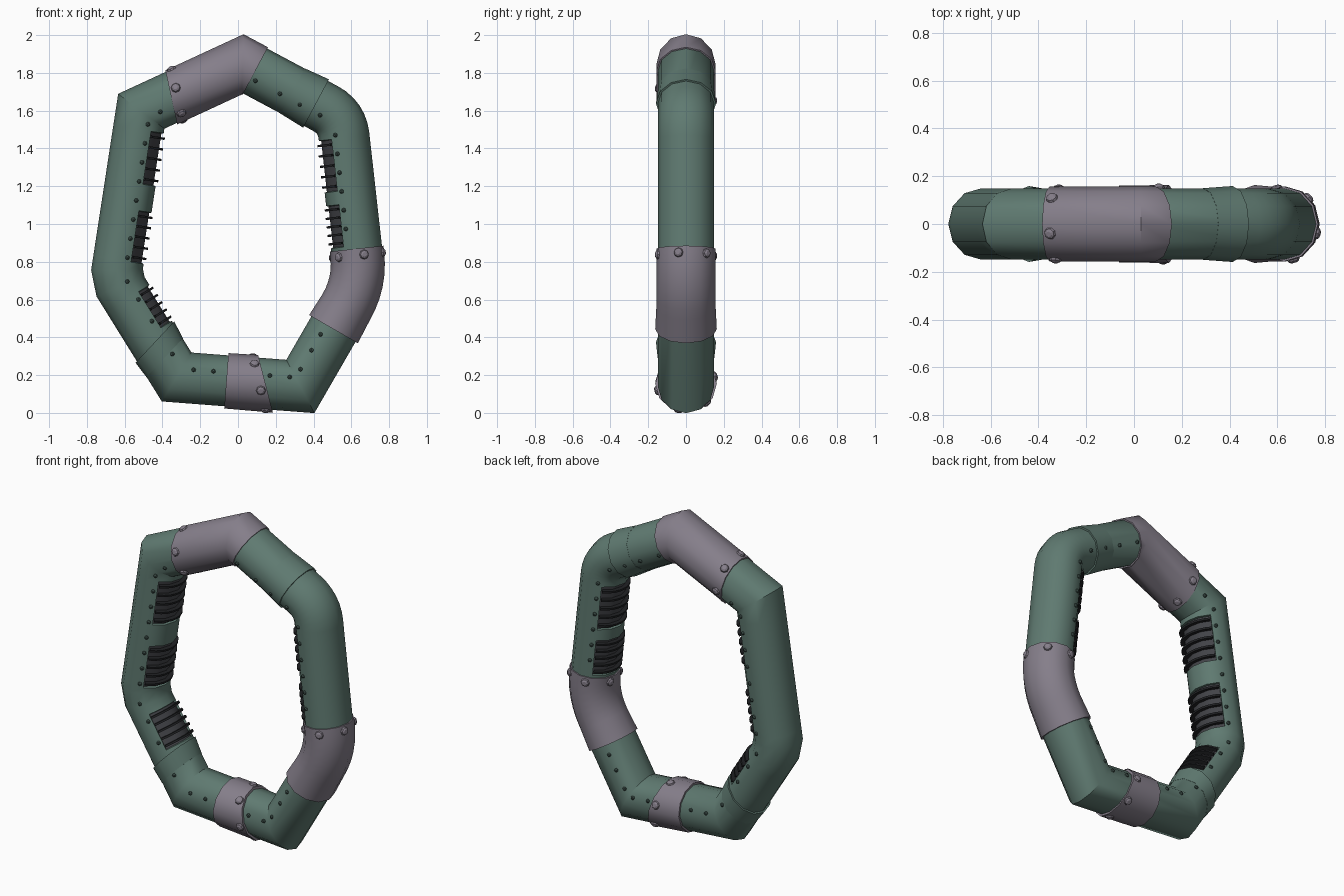
import bpy, bmesh, math
from mathutils import Vector

if "Cube" in bpy.data.objects:
    bpy.data.objects.remove(bpy.data.objects["Cube"], do_unlink=True)


def material(name, rgb):
    m = bpy.data.materials.new(name)
    m.use_nodes = True
    m.diffuse_color = (*rgb, 1)
    m.node_tree.nodes["Principled BSDF"].inputs["Base Color"].default_value = (*rgb, 1)
    return m


GREEN = material("muted green", (0.115, 0.195, 0.165))
GREY = material("mauve grey", (0.235, 0.21, 0.255))
DARK_GREEN = material("dark green", (0.045, 0.075, 0.065))
VENT = material("vent grey", (0.055, 0.057, 0.065))
BLACK = material("rib black", (0.015, 0.016, 0.018))

SIDES = 12
A, B = 0.135, 0.149   # tube half widths: in the ring plane, and front to back

# Corners of the ring centreline in (x, z), clockwise from the upper left
CORNERS = [Vector(c) for c in ((-0.512, 1.597), (0.025, 1.845), (0.55, 1.565),
           (0.648, 0.69), (0.33, 0.14), (-0.325, 0.19), (-0.648, 0.71))]
N = len(CORNERS)


def direction(i):
    return (CORNERS[(i + 1) % N] - CORNERS[i % N]).normalized()


def along(i, t):
    return CORNERS[i] + direction(i) * t


def outward(d):
    return Vector((-d.y, d.x))


def bend(i, reach, steps):
    """Rounded corner as a short run of points."""
    c = CORNERS[i]
    a, b = c - direction(i - 1) * reach, c + direction(i) * reach
    return [a * (1 - u) ** 2 + c * 2 * u * (1 - u) + b * u * u
            for u in (k / steps for k in range(steps + 1))]


def finish(bm, name, mats, smooth=True):
    me = bpy.data.meshes.new(name)
    bm.to_mesh(me)
    bm.free()
    for m in mats:
        me.materials.append(m)
    ob = bpy.data.objects.new(name, me)
    bpy.context.collection.objects.link(ob)
    if smooth:
        bpy.ops.object.select_all(action='DESELECT')
        ob.select_set(True)
        bpy.context.view_layer.objects.active = ob
        bpy.ops.object.shade_smooth_by_angle(angle=math.radians(40))
    return ob


def sweep(pts, closed=False, grow=None, shear=None):
    """Mitred elliptical tube along pts; returns the bmesh and its face bands."""
    bm = bmesh.new()
    n = len(pts)
    grow = grow or [0] * n
    shear = shear or [0] * n
    rings = []
    for i, p in enumerate(pts):
        d1 = (p - pts[i - 1]).normalized() if closed or i > 0 else None
        d2 = (pts[(i + 1) % n] - p).normalized() if closed or i < n - 1 else d1
        d1 = d1 or d2
        n1, n2 = outward(d1), outward(d2)
        m = (n1 + n2) / (1 + n1.dot(n2)) + d1 * shear[i]
        ring = []
        for k in range(SIDES):
            a = math.tau * k / SIDES
            q = p + m * (A + grow[i]) * math.cos(a)
            ring.append(bm.verts.new((q.x, -(B + grow[i]) * math.sin(a), q.y)))
        rings.append(ring)
    bands = []
    for i in range(n if closed else n - 1):
        r, s = rings[i], rings[(i + 1) % n]
        bands.append([bm.faces.new((r[k], r[(k + 1) % SIDES], s[(k + 1) % SIDES], s[k]))
                      for k in range(SIDES)])
    if not closed:
        bm.faces.new(rings[0])
        bm.faces.new(rings[-1])
    bmesh.ops.recalc_face_normals(bm, faces=bm.faces)
    return bm, bands


# Main tube, with recessed vents on the inner side
VENTS = {2: [(0.11, 0.387), (0.458, 0.684)], 5: [(0.265, 0.49)],
         6: [(0.10, 0.375), (0.516, 0.80)]}
ROUNDED = {2: (0.10, 6), 3: (0.15, 6), 6: (0.05, 1)}
path, vent_bands = [], []
for i in range(N):
    path += bend(i, *ROUNDED[i]) if i in ROUNDED else [CORNERS[i]]
    for start, end in VENTS.get(i, []):
        vent_bands.append(len(path))
        path += [along(i, start), along(i, end)]
bm, bands = sweep(path, closed=True)
for b in vent_bands:
    panel = bands[b][SIDES // 3:SIDES * 2 // 3]
    bmesh.ops.inset_region(bm, faces=panel, thickness=0.004, depth=-0.012)
    for f in panel:
        f.material_index = 1
finish(bm, "ring_tube", [GREEN, VENT])

# Curved ribs across each vent
bm = bmesh.new()
for i, spans in VENTS.items():
    d, out = direction(i), outward(direction(i))
    for start, end in spans:
        for k in range(5):
            c = along(i, start + (end - start) * (k + 0.5) / 5 - 0.006)
            outline = []
            for grow, order in ((0.01, range(9)), (-0.022, range(8, -1, -1))):
                for j in order:
                    a = math.radians(122 + 14.5 * j)
                    q = c + out * (A + grow) * math.cos(a)
                    outline.append(bm.verts.new((q.x, (B + grow) * math.sin(a), q.y)))
            face = bm.faces.new(outline)
            new = bmesh.ops.extrude_face_region(bm, geom=[face])["geom"]
            bmesh.ops.translate(bm, vec=Vector((d.x, 0, d.y)) * 0.012,
                                verts=[v for v in new if isinstance(v, bmesh.types.BMVert)])
bmesh.ops.recalc_face_normals(bm, faces=bm.faces)
finish(bm, "vent_ribs", [BLACK], smooth=False)

# Grey sleeves
g = 0.008
bm, _ = sweep([along(0, 0.175), CORNERS[1], along(1, 0.075)],
              grow=[g, g, g], shear=[0.22, 0, 0])
finish(bm, "top_sleeve", [GREY])

pts = [along(2, 0.70)] + bend(3, 0.15, 6) + [along(3, 0.285)]
bm, _ = sweep(pts, grow=[g] * (len(pts) - 1) + [g + 0.006])
finish(bm, "side_sleeve", [GREY])

bm, _ = sweep([along(4, 0.185), along(4, 0.393)], grow=[0.014, 0.012], shear=[-0.34, 0])
finish(bm, "bottom_sleeve", [GREY])

# Flared green collars where tube sections meet
bm, _ = sweep([along(1, 0.30), along(1, 0.44)], grow=[0.001, 0.01])
finish(bm, "upper_collar", [GREEN])
bm, _ = sweep([along(5, 0.12), along(5, 0.218)], grow=[0.001, 0.01], shear=[-0.27, -0.27])
finish(bm, "lower_collar", [GREEN])


def stud(bm, i, t, angle, grow, radius, height):
    """Domed rivet standing on the tube surface of segment i."""
    out = outward(direction(i))
    ca, sa = math.cos(angle), math.sin(angle)
    q = along(i, t) + out * (A + grow) * ca
    nq = out * ca / A
    normal = Vector((nq.x, -sa / B, nq.y)).normalized()
    rot = normal.to_track_quat('Z', 'Y').to_matrix().to_4x4()
    pos = Vector((q.x, -(B + grow) * sa, q.y))
    lower, r = 0, radius
    for top, r2 in ((0.6, 0.85), (1.0, 0.45)):
        mat = rot.copy()
        mat.translation = pos + normal * height * (lower + top) / 2
        bmesh.ops.create_cone(bm, cap_ends=True, segments=8, radius1=r,
                              radius2=radius * r2, depth=height * (top - lower), matrix=mat)
        lower, r = top, radius * r2


# Large rivets around one end of each sleeve
bm = bmesh.new()
for i, t, lean, grow in ((0, 0.21, 0.22, g), (2, 0.735, 0, g), (4, 0.218, -0.34, 0.012)):
    for k in range(6):
        a = math.radians(15 + 60 * k)
        stud(bm, i, t + lean * A * math.cos(a), a, grow - 0.004, 0.026, 0.015)
finish(bm, "sleeve_rivets", [GREY], smooth=False)

# Small rivets in a row on both the front and the back
ROWS = {0: [0.09], 1: [0.10, 0.247, 0.367, 0.488],
        2: [0.09 + 0.1 * k for k in range(6)], 3: [0.343, 0.44, 0.556],
        4: [0.06, 0.165, 0.465, 0.57], 5: [0.115, 0.32, 0.455, 0.567],
        6: [0.12 + 0.102 * k for k in range(8)]}
bm = bmesh.new()
for i, row in ROWS.items():
    for t in row:
        for side in (1, -1):
            stud(bm, i, t, side * math.radians(110), -0.004, 0.012, 0.011)
finish(bm, "small_rivets", [DARK_GREEN], smooth=False)
